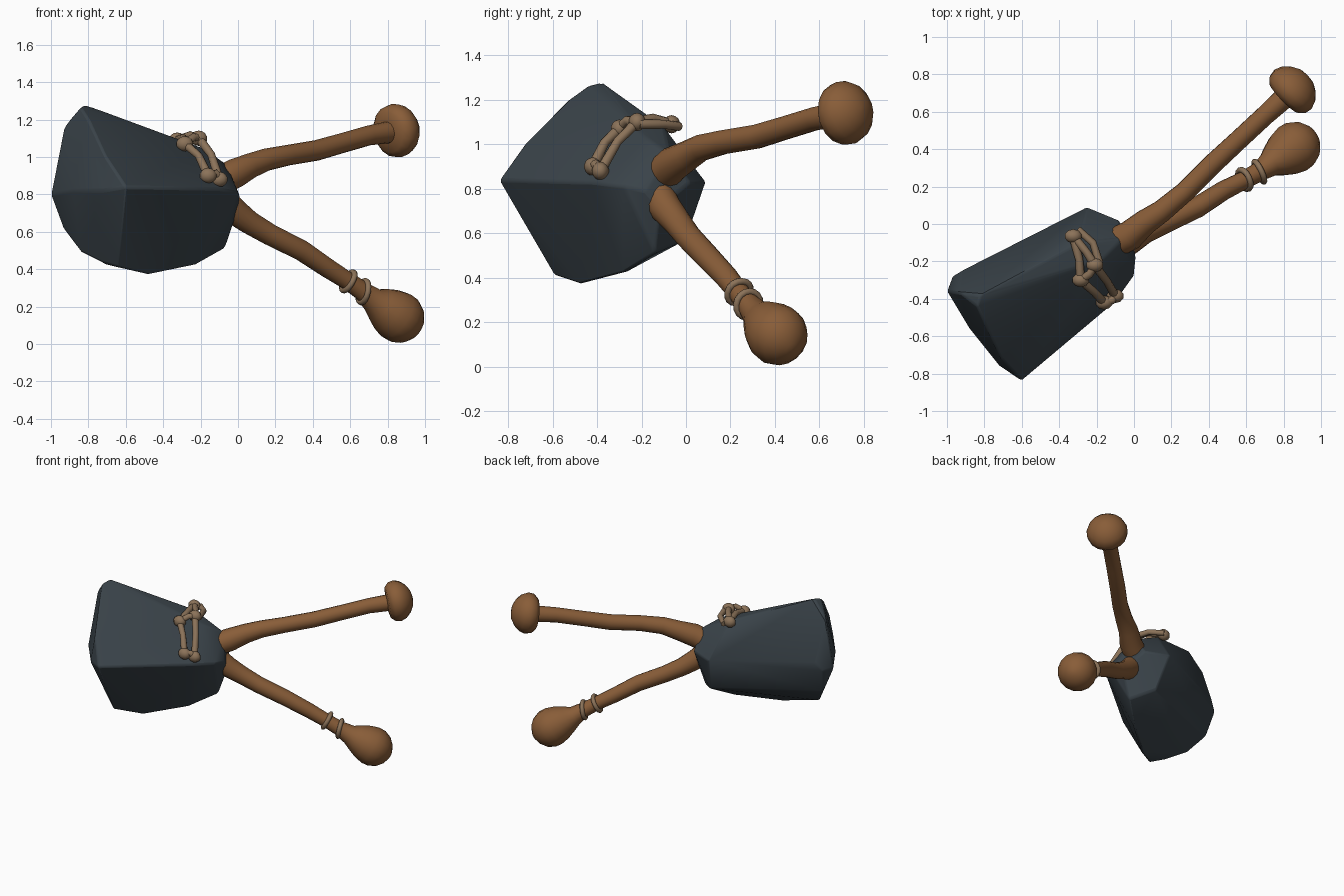
import bpy, bmesh, math
from mathutils import Vector

if "Cube" in bpy.data.objects:
    bpy.data.objects.remove(bpy.data.objects["Cube"])


def material(name, rgb):
    m = bpy.data.materials.new(name)
    m.diffuse_color = (*rgb, 1)
    m.use_nodes = True
    m.node_tree.nodes["Principled BSDF"].inputs["Base Color"].default_value = m.diffuse_color
    return m


STONE = material("dark_stone", (0.042, 0.056, 0.067))
WOOD = material("brown_wood", (0.25, 0.11, 0.04))
ROPE = material("pale_rope", (0.26, 0.17, 0.10))


def finish(bm, name, mat, angle):
    bmesh.ops.recalc_face_normals(bm, faces=bm.faces)
    me = bpy.data.meshes.new(name)
    bm.to_mesh(me)
    bm.free()
    ob = bpy.data.objects.new(name, me)
    bpy.context.collection.objects.link(ob)
    me.materials.append(mat)
    bpy.ops.object.select_all(action='DESELECT')
    ob.select_set(True)
    bpy.context.view_layer.objects.active = ob
    bpy.ops.object.shade_smooth_by_angle(angle=math.radians(angle))
    return ob


def tube(name, path, mat, sides=12):
    """Sweep a round section along (x, y, z, radius) points."""
    bm = bmesh.new()
    pts = [Vector(p[:3]) for p in path]
    rings, side = [], Vector((0, 0, 1))
    for i, p in enumerate(pts):
        t = (pts[min(i + 1, len(pts) - 1)] - pts[max(i - 1, 0)]).normalized()
        side = (side - t * side.dot(t)).normalized()
        other = t.cross(side)
        rings.append([bm.verts.new(p + path[i][3] * (
            side * math.cos(k * math.tau / sides) + other * math.sin(k * math.tau / sides)))
            for k in range(sides)])
    for a, b in zip(rings, rings[1:]):
        for k in range(sides):
            n = (k + 1) % sides
            bm.faces.new((a[k], a[n], b[n], b[k]))
    bm.faces.new(rings[0])
    bm.faces.new(rings[-1])
    return finish(bm, name, mat, 50)


def along(center, axis, profile):
    """Turn (offset, radius) pairs into path points on a straight axis."""
    c, a = Vector(center), Vector(axis).normalized()
    return [(*(c + a * o), r) for o, r in profile]


# Chipped stone head: hull of its corners
corners = [
    # front, top, back and bottom corners of the broad end
    (-0.60, -0.84, 0.84), (-0.82, -0.38, 1.28), (-0.84, -0.44, 1.265),
    (-0.80, -0.53, 1.20), (-0.71, -0.72, 1.01), (-0.93, -0.37, 1.16),
    (-1.0, -0.36, 0.80), (-0.97, -0.28, 0.80), (-0.92, -0.25, 0.86),
    (-0.93, -0.33, 0.61), (-0.84, -0.42, 0.49), (-0.72, -0.52, 0.43),
    (-0.64, -0.59, 0.41), (-0.88, -0.56, 0.82), (-0.72, -0.76, 0.82),
    # narrow end
    (-0.47, -0.47, 0.37), (-0.23, -0.28, 0.42), (-0.07, -0.14, 0.51),
    (-0.10, -0.42, 0.83), (0.0, -0.28, 0.81), (0.01, -0.18, 0.79),
    (0.0, -0.12, 0.72), (-0.06, -0.08, 0.96), (-0.17, -0.19, 1.04),
    (-0.30, -0.10, 1.08), (-0.25, 0.09, 0.83), (-0.08, 0.02, 0.83),
    (-0.20, 0.0, 0.57),
]
bm = bmesh.new()
for c in corners:
    bm.verts.new(c)
hull = bmesh.ops.convex_hull(bm, input=bm.verts[:])
loose = [v for v in bm.verts if not v.link_faces]
bmesh.ops.delete(bm, geom=loose, context='VERTS')
bmesh.ops.dissolve_limit(bm, angle_limit=math.radians(4), verts=bm.verts[:], edges=bm.edges[:])
head = finish(bm, "stone_head", STONE, 28)
bev = head.modifiers.new("worn_edges", 'BEVEL')
bev.width = 0.012
bev.segments = 2
bev.limit_method = 'ANGLE'
bev.angle_limit = math.radians(25)

# Upper handle with a mushroom knob
tube("upper_handle", [
    (-0.10, -0.10, 0.87, 0.08), (-0.02, -0.06, 0.91, 0.08), (0.06, 0.01, 0.95, 0.068),
    (0.15, 0.07, 0.985, 0.06), (0.27, 0.17, 1.01, 0.055), (0.42, 0.32, 1.035, 0.055),
    (0.56, 0.45, 1.075, 0.053), (0.70, 0.58, 1.115, 0.053)]
    + along((0.85, 0.72, 1.142), (0.68, 0.66, 0.15), [
        (-0.075, 0.058), (-0.068, 0.11), (-0.04, 0.138), (0.0, 0.145),
        (0.04, 0.13), (0.075, 0.098), (0.10, 0.055), (0.108, 0.01)]), WOOD, 16)

# Lower handle with a teardrop knob
tube("lower_handle", [
    (-0.09, -0.13, 0.78, 0.075), (-0.02, -0.09, 0.71, 0.072), (0.06, -0.04, 0.65, 0.063),
    (0.17, 0.01, 0.585, 0.058), (0.34, 0.09, 0.50, 0.056), (0.48, 0.18, 0.405, 0.052),
    (0.59, 0.235, 0.335, 0.048), (0.67, 0.28, 0.28, 0.052)]
    + along((0.86, 0.41, 0.143), (0.75, 0.5, -0.5), [
        (-0.19, 0.068), (-0.14, 0.095), (-0.08, 0.122), (-0.02, 0.137), (0.03, 0.135),
        (0.08, 0.112), (0.115, 0.075), (0.135, 0.03), (0.138, 0.005)]), WOOD, 16)

# Cord rings round the lower handle
for i, (p, r) in enumerate([((0.59, 0.238, 0.335), 0.056), ((0.67, 0.28, 0.28), 0.059)]):
    bpy.ops.mesh.primitive_torus_add(
        major_radius=r, minor_radius=0.016, major_segments=16, minor_segments=8, location=p,
        rotation=Vector((0.8, 0.38, -0.48 + 0.3 * i)).to_track_quat('Z', 'Y').to_euler())
    ring = bpy.context.object
    ring.name = f"cord_ring_{i + 1}"
    ring.data.materials.append(ROPE)
    bpy.ops.object.shade_smooth()

# Knotted rope on top of the head
knots = [(-0.325, -0.065, 1.09), (-0.21, -0.22, 1.10), (-0.285, -0.30, 1.07),
         (-0.16, -0.42, 0.90), (-0.10, -0.385, 0.88)]
for i, k in enumerate(knots):
    bpy.ops.mesh.primitive_uv_sphere_add(segments=10, ring_count=7, radius=0.043, location=k)
    knot = bpy.context.object
    knot.name = f"rope_knot_{i + 1}"
    knot.scale = (1.1, 0.9, 0.95)
    knot.data.materials.append(ROPE)
    bpy.ops.object.shade_smooth()
for i, (a, b) in enumerate([(0, 1), (0, 2), (1, 2), (1, 4), (2, 3), (3, 4)]):
    p, q = Vector(knots[a]), Vector(knots[b])
    mid = (p + q) / 2 + Vector((0.012, -0.006, 0.022))
    tube(f"rope_cord_{i + 1}", [(*p, 0.024), (*mid, 0.021), (*q, 0.024)], ROPE, 8)
# Second strand running beside the first cord
tube("rope_strand", [(-0.30, -0.03, 1.08, 0.02), (-0.22, -0.10, 1.09, 0.02),
                     (-0.185, -0.21, 1.09, 0.022)], ROPE, 8)
